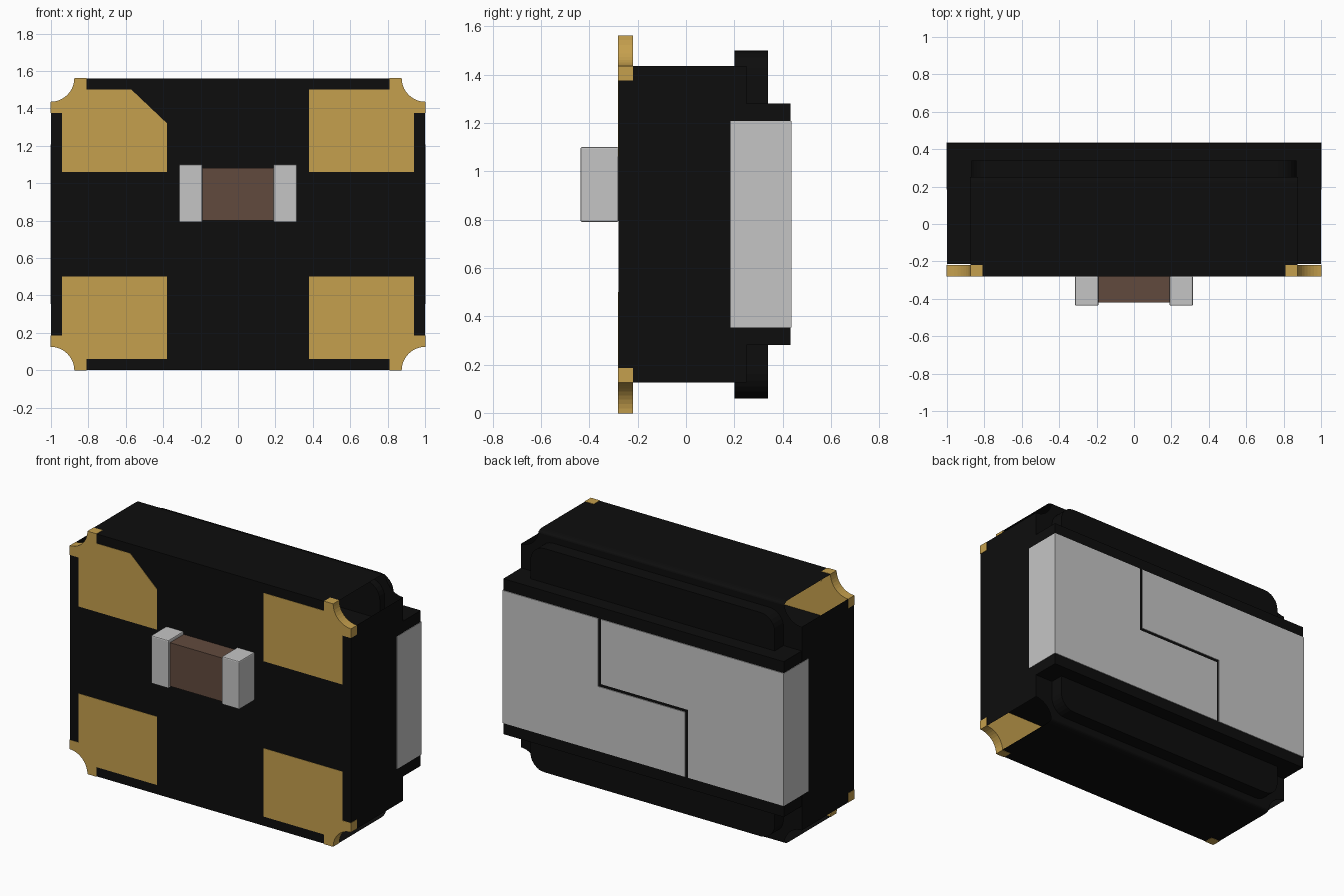
import bpy
import bmesh
from math import cos, sin, pi

cube = bpy.data.objects.get("Cube")
if cube:
    bpy.data.objects.remove(cube)

MID = 0.78      # height of the model's centre
HALF = 0.78     # half of the total height
NOTCH = 0.125   # corner notch radius


def material(name, rgb):
    m = bpy.data.materials.new(name)
    m.use_nodes = True
    color = (*rgb, 1)
    m.diffuse_color = color
    m.node_tree.nodes["Principled BSDF"].inputs["Base Color"].default_value = color
    return m


black = material("matte black", (0.004, 0.004, 0.004))
gold = material("gold", (0.56, 0.35, 0.075))
silver = material("silver", (0.56, 0.56, 0.56))
brown = material("ceramic brown", (0.12, 0.068, 0.048))


def finish(bm, name, mat):
    bmesh.ops.recalc_face_normals(bm, faces=bm.faces)
    mesh = bpy.data.meshes.new(name)
    bm.to_mesh(mesh)
    bm.free()
    mesh.materials.append(mat)
    obj = bpy.data.objects.new(name, mesh)
    bpy.context.collection.objects.link(obj)
    return obj


def prism_mesh(points, y0, y1):
    """Extrude an (x, z) outline from y0 to y1; z is relative to MID."""
    bm = bmesh.new()
    face = bm.faces.new([bm.verts.new((x, y0, z + MID)) for x, z in points])
    new = bmesh.ops.extrude_face_region(bm, geom=[face])["geom"]
    verts = [v for v in new if isinstance(v, bmesh.types.BMVert)]
    bmesh.ops.translate(bm, verts=verts, vec=(0, y1 - y0, 0))
    bmesh.ops.recalc_face_normals(bm, faces=bm.faces)
    return bm


def prism(name, points, y0, y1, mat):
    return finish(prism_mesh(points, y0, y1), name, mat)


def rect(x0, x1, z0, z1):
    return [(x0, z0), (x1, z0), (x1, z1), (x0, z1)]


def arc(cx, cz, r, a0, a1, n=10):
    return [(cx + r * cos(a0 + (a1 - a0) * i / n),
             cz + r * sin(a0 + (a1 - a0) * i / n)) for i in range(n + 1)]


# main body: notched outline, rounded top and bottom back edges, open notches
outline = []
for k, (sx, sz) in enumerate([(1, 1), (-1, 1), (-1, -1), (1, -1)]):
    start = 1.5 * pi + k * pi / 2
    outline += arc(sx, sz * HALF, NOTCH, start, start - pi / 2)
bm = prism_mesh(outline, -0.28, 0.25)
back_edges = [e for e in bm.edges
              if all(v.co.y > 0.24 and abs(v.co.z - MID) > HALF - 0.001 for v in e.verts)]
bmesh.ops.bevel(bm, geom=back_edges, offset=0.045, segments=5, profile=0.5,
                affect='EDGES')
walls = []
for f in bm.faces:
    c = f.calc_center_median()
    if (abs(f.normal.y) < 0.1 and 0.86 < abs(c.x) < 0.999
            and abs(c.z - MID) > HALF - NOTCH - 0.01):
        walls.append(f)
bmesh.ops.delete(bm, geom=walls, context='FACES')
finish(bm, "main_body", black)

# rounded raised step on the back
step = []
R = 0.1
for k, (sx, sz) in enumerate([(1, 1), (-1, 1), (-1, -1), (1, -1)]):
    step += arc(sx * (0.87 - R), sz * (0.72 - R), R, k * pi / 2, (k + 1) * pi / 2, 6)
prism("back_step", step, 0.2, 0.34, black)

# full-width core block carrying the metal plates
prism("core_block", rect(-0.999, 0.999, -0.5, 0.5), -0.215, 0.432, black)

# two interlocking L-shaped metal plates with a thin gap between them
plate = [(1.002, 0.427), (0.32, 0.427), (0.32, -0.01), (-0.3, -0.01),
         (-0.3, -0.427), (1.002, -0.427)]
for name, s in (("left_metal_plate", 1), ("right_metal_plate", -1)):
    prism(name, [(s * x, s * z) for x, z in plate], 0.185, 0.437, silver)

# gold pads with notched corner ears; one pad has a clipped inner corner
edge, top = 1.002, HALF + 0.002
for sx, side in ((1, "left"), (-1, "right")):
    for sz, level in ((1, "upper"), (-1, "lower")):
        inner = [(0.38, 0.72)]
        if sx < 0 and sz > 0:
            inner = [(0.38, 0.54), (0.57, 0.72)]
        pad = [(0.94, 0.28), (0.38, 0.28)] + inner + [(0.81, 0.72), (0.81, top)]
        pad += [(min(x, edge), min(z, top))
                for x, z in arc(edge, top, NOTCH + 0.002, pi, 1.5 * pi)]
        pad += [(edge, 0.595), (0.94, 0.595)]
        prism(f"{level}_{side}_pad", [(sx * x, sz * z) for x, z in pad],
              -0.282, -0.22, gold)

# small chip component on the front
prism("chip_body", rect(-0.2, 0.2, 0.02, 0.3), -0.42, -0.279, brown)
for name, s in (("left_chip_terminal", 1), ("right_chip_terminal", -1)):
    cap = prism(name, rect(min(s * 0.19, s * 0.315), max(s * 0.19, s * 0.315), 0.01, 0.32),
                -0.437, -0.279, silver)
    bevel = cap.modifiers.new("soft_edges", 'BEVEL')
    bevel.width = 0.007
    bevel.segments = 2
